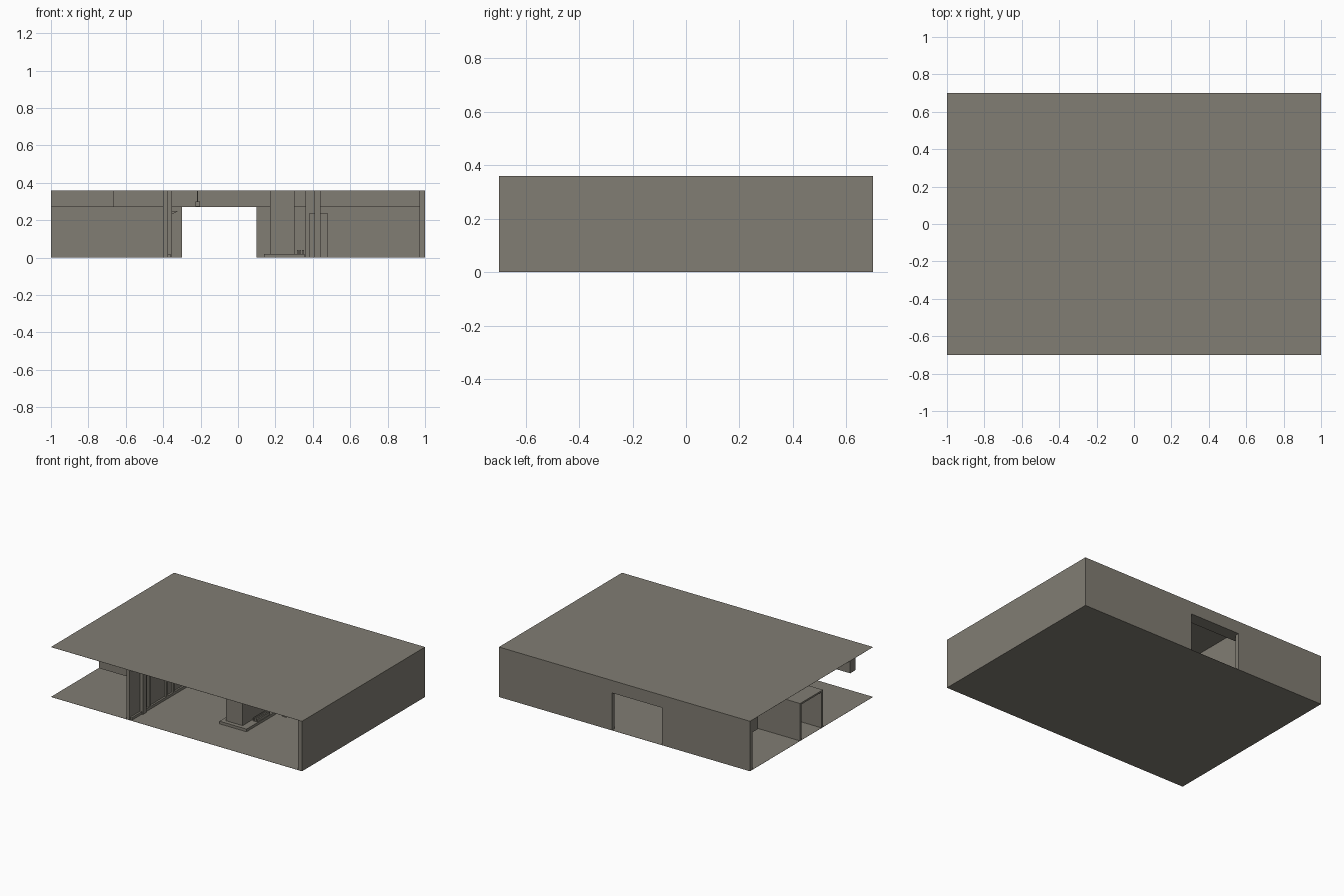
import bpy
import bmesh

old = bpy.data.objects.get("Cube")
if old:
    bpy.data.objects.remove(old, do_unlink=True)

stone = bpy.data.materials.new("warm_grey")
stone.use_nodes = True
colour = (0.22, 0.205, 0.172, 1)
stone.diffuse_color = colour
stone.node_tree.nodes["Principled BSDF"].inputs["Base Color"].default_value = colour

HALF_X, HALF_Y, HEIGHT = 1.0, 0.7, 0.36
TOP = HEIGHT - 0.001     # wall tops sit just under the ceiling
DOOR_TOP = 0.27
WALL = 0.03


def finish(name, bm):
    mesh = bpy.data.meshes.new(name)
    bm.to_mesh(mesh)
    bm.free()
    mesh.materials.append(stone)
    obj = bpy.data.objects.new(name, mesh)
    bpy.context.collection.objects.link(obj)
    return obj


def box(name, x, y, z):
    bm = bmesh.new()
    bmesh.ops.create_cube(bm, size=1)
    for v in bm.verts:
        for i, (lo, hi) in enumerate((x, y, z)):
            v.co[i] = lo if v.co[i] < 0 else hi
    return finish(name, bm)


def prism(name, profile, y0, y1):
    # extrude an xz outline along y
    bm = bmesh.new()
    face = bm.faces.new([bm.verts.new((x, y0, z)) for x, z in profile])
    ext = bmesh.ops.extrude_face_region(bm, geom=[face])
    for v in ext["geom"]:
        if isinstance(v, bmesh.types.BMVert):
            v.co.y = y1
    bmesh.ops.recalc_face_normals(bm, faces=bm.faces)
    return finish(name, bm)


# Floor and ceiling sheets
for name, z in (("floor", (0, 0.001)), ("ceiling", (TOP, HEIGHT))):
    box(name, (-HALF_X, HALF_X), (-HALF_Y, HALF_Y), z)

# Outer walls: solid side wall, back wall with a wide doorway
box("side_wall", (HALF_X - WALL, HALF_X), (-HALF_Y, HALF_Y), (0, TOP))
o = (-HALF_X, 0, HALF_X - WALL, 0)
prism("back_wall",
      [(-HALF_X, 0), (-0.3, 0), (-0.3, DOOR_TOP), (0.1, DOOR_TOP),
       (0.1, 0), (HALF_X - WALL, 0), (HALF_X - WALL, TOP), (-HALF_X, TOP)],
      HALF_Y - WALL, HALF_Y)

# Dropped soffits
box("back_soffit", (-HALF_X, HALF_X - WALL), (0.61, 0.67), (DOOR_TOP, TOP))
box("front_beam", (-HALF_X, -0.4), (-0.5, -0.44), (DOOR_TOP, TOP))
box("front_soffit", (-0.667, -0.4), (-0.63, -0.5), (DOOR_TOP, TOP))

# Long partition with its pier, skirting and door frames
box("long_partition", (-0.4, -0.373), (-HALF_Y, 0.67), (0, TOP))
box("partition_pier", (-0.373, -0.352), (-0.58, -0.54), (0, TOP))
box("partition_skirting", (-0.373, -0.36), (-0.69, 0.61), (0, 0.02))
for i, y in enumerate((-0.5, -0.22)):
    for j, dy in enumerate((0, 0.2)):
        box(f"frame_post_{i}_{j}", (-0.373, -0.36), (y + dy, y + dy + 0.02), (0.02, 0.235))
    box(f"frame_head_{i}", (-0.373, -0.36), (y, y + 0.22), (0.235, 0.255))
prism("wall_bracket", [(-0.373, 0.22), (-0.32, 0.25), (-0.373, 0.25)], 0.2, 0.24)

# Low closet built between the open side and the long partition
for side in (-1, 1):
    ys = sorted((side * 0.13, side * 0.115))
    box(f"closet_wall_{side}", (-HALF_X, -0.4), ys, (0, DOOR_TOP))
box("closet_top", (-HALF_X, -0.4), (-0.115, 0.115), (DOOR_TOP - 0.012, DOOR_TOP))

# Short partition with a return and a cabinet on each face
box("short_partition", (0.41, 0.44), (-0.08, 0.67), (0, TOP))
box("partition_return", (0.362, 0.41), (0.155, 0.225), (0, TOP))
box("inner_cabinet", (0.38, 0.41), (-0.05, 0.13), (0, 0.235))
box("outer_cabinet", (0.44, 0.48), (-0.05, 0.13), (0, 0.235))

# Chimney block on a hearth, with a log grate beside it
box("chimney", (0.17, 0.303), (-0.38, -0.045), (0, TOP))
box("hearth", (0.14, 0.355), (-0.41, -0.015), (0, 0.02))
for i in range(3):
    x = 0.315 + i * 0.014
    box(f"grate_bar_{i}", (x, x + 0.009), (-0.28, -0.14), (0.02, 0.04))

# Ceiling lamp
box("lamp_rod", (-0.218, -0.214), (0.3, 0.304), (0.3, TOP))
box("lamp_shade", (-0.228, -0.204), (0.29, 0.314), (0.274, 0.3))
